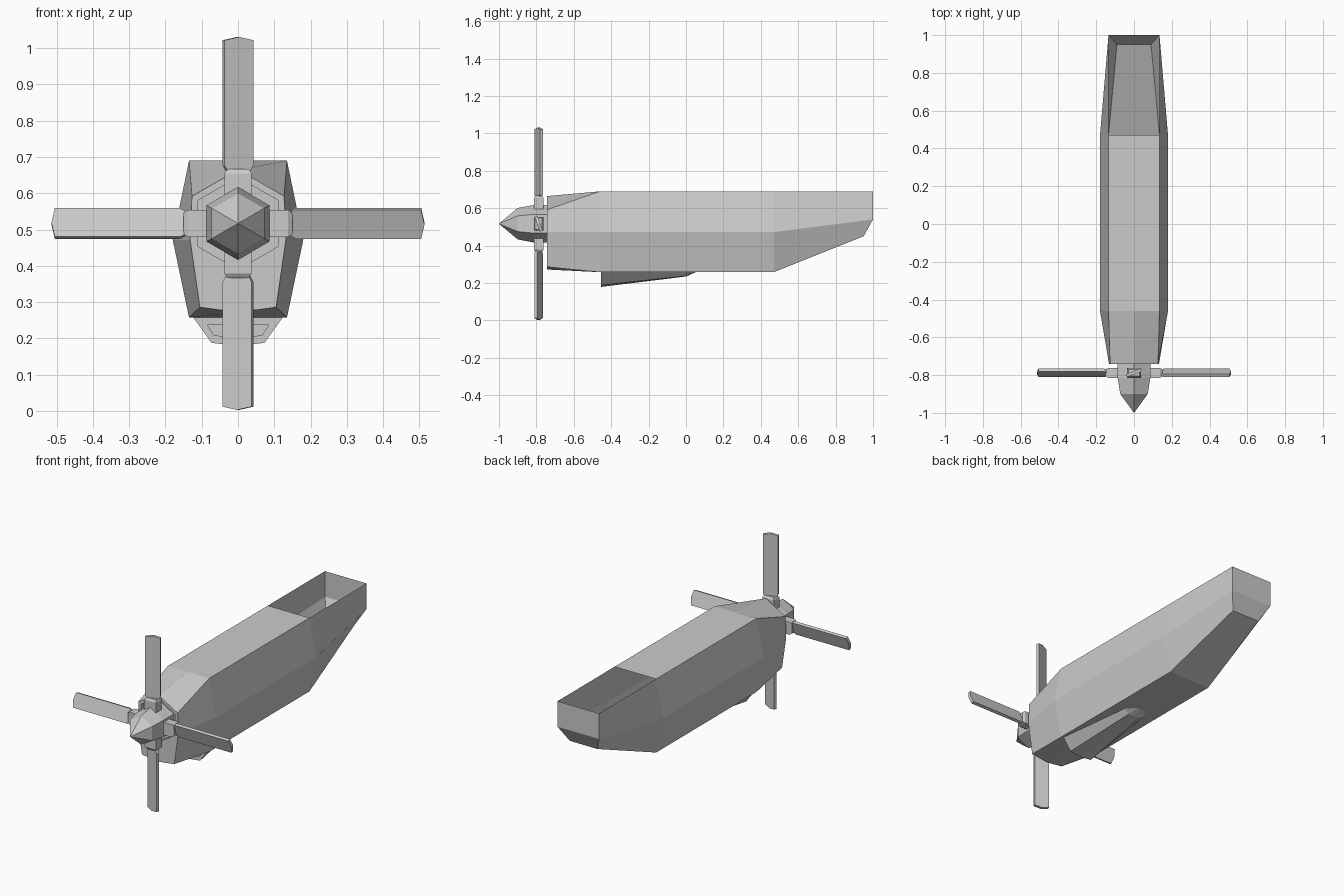
import bpy, bmesh
from math import sin, cos, pi, radians
from mathutils import Matrix, Vector

if "Cube" in bpy.data.objects:
    bpy.data.objects.remove(bpy.data.objects["Cube"])

CZ = 0.517          # propeller axis height
PY = -0.788         # propeller plane


def finish(name, bm):
    bmesh.ops.recalc_face_normals(bm, faces=bm.faces[:])
    me = bpy.data.meshes.new(name)
    bm.to_mesh(me)
    bm.free()
    ob = bpy.data.objects.new(name, me)
    bpy.context.collection.objects.link(ob)
    return ob


def loft(bm, sections, caps=(True, True), skip=()):
    """Join rings of points; skip holds (section, side) pairs left open."""
    rings = [[bm.verts.new(p) for p in s] for s in sections]
    n = len(rings[0])
    for i in range(len(rings) - 1):
        for j in range(n):
            if (i, j) not in skip:
                k = (j + 1) % n
                bm.faces.new((rings[i][j], rings[i][k], rings[i + 1][k], rings[i + 1][j]))
    if caps[0]:
        bm.faces.new(rings[0])
    if caps[1]:
        bm.faces.new(rings[-1][::-1])
    return rings


def mirrored(half):
    """Half outline from centre top to centre bottom -> full ring."""
    return half + [(-x, y, z) for x, y, z in half[-2:0:-1]]


def half_hex(r, y):
    x = r * cos(pi / 6)
    return [(0, y, CZ + r), (x, y, CZ + r / 2), (x, y, CZ), (x, y, CZ - r / 2), (0, y, CZ - r)]


def body_station(y):
    return [(0, y, .69), (.135, y, .69), (.18, y, .472), (.135, y, .258), (0, y, .258)]


# fuselage shell: recessed hexagonal nose, open top at the rear
bm = bmesh.new()
front = [(0, -.742, .665), (.127, -.742, .592), (.132, -.742, .472), (.105, -.742, .286), (0, -.742, .272)]
rear = [(0, 1, .69), (.135, 1, .69), (.135, 1, .54), (.09, .95, .45), (0, .95, .45)]
stations = [half_hex(.127, -.72), half_hex(.127, -.742), front,
            body_station(-.46), body_station(.47), rear]
rings = loft(bm, [mirrored(s) for s in stations], caps=(True, False), skip={(4, 0), (4, 7)})
last = rings[-1]
for idx in ((0, 1, 2, 6, 7), (2, 3, 4, 5, 6)):
    bm.faces.new([last[i] for i in idx])
finish("fuselage", bm)

# belly air scoop with recessed mouth
bm = bmesh.new()


def scoop_ring(y, xt, zt, xb, zb, zc):
    return mirrored([(0, y, zt), (xt, y, zt), (xb, y, zb), (0, y, zc)])


loft(bm, [scoop_ring(-.41, .085, .237, .065, .208, .205),
          scoop_ring(-.455, .085, .237, .065, .208, .205),
          scoop_ring(-.455, .124, .259, .073, .188, .179),
          scoop_ring(0, .07, .259, .035, .238, .235),
          scoop_ring(.055, .045, .262, .02, .26, .259)])
finish("belly_scoop", bm)

# six-sided spinner
bm = bmesh.new()
loft(bm, [[(r * sin(i * pi / 3), y, CZ + r * cos(i * pi / 3)) for i in range(6)]
          for r, y in ((.0005, -1), (.084, -.9), (.1, -.815), (.1, -.72))])
finish("spinner", bm)

# four pitched blades with their root blocks
pitch = radians(20)
wide = Vector((cos(pitch), sin(pitch), 0))
thick = Vector((-sin(pitch), cos(pitch), 0))
outline = [(-.034, .146), (.034, .146), (.042, .16), (.042, .505), (0, .514), (-.042, .505), (-.042, .16)]
blocks = [(.06, .037, .026), (.138, .037, .026), (.15, .03, .018)]
for k in range(4):
    place = Matrix.Translation((0, PY, CZ)) @ Matrix.Rotation(k * pi / 2, 4, 'Y')
    bm = bmesh.new()
    loft(bm, [[place @ (wide * u + thick * t + Vector((0, 0, r))) for u, r in outline]
              for t in (-.0085, .0085)])
    finish(f"propeller_blade_{k + 1}", bm)
    bm = bmesh.new()
    loft(bm, [[place @ Vector((sx * w, sy * d, r)) for sx, sy in ((1, 1), (1, -1), (-1, -1), (-1, 1))]
              for r, w, d in blocks])
    finish(f"blade_root_{k + 1}", bm)
